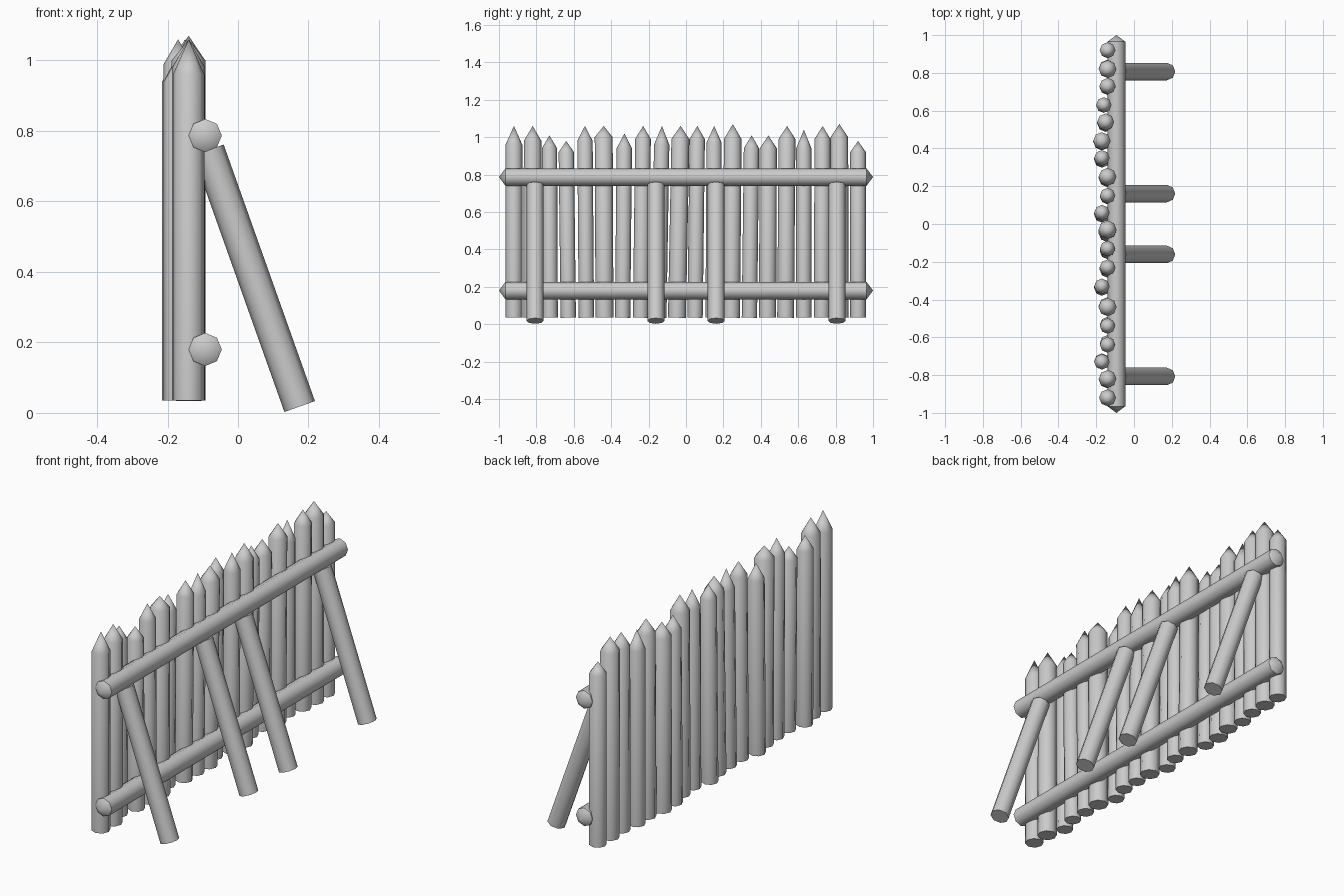
import bpy, bmesh, math
from mathutils import Vector

cube = bpy.data.objects.get("Cube")
if cube:
    bpy.data.objects.remove(cube, do_unlink=True)

grey = bpy.data.materials.new("weathered grey")
grey.use_nodes = True
colour = (0.6, 0.6, 0.6, 1)
grey.diffuse_color = colour
grey.node_tree.nodes["Principled BSDF"].inputs["Base Color"].default_value = colour


def log(name, start, end, radius, tip_start=0, tip_end=0, sides=8):
    """Round log between two points, with optional pointed ends."""
    start, end = Vector(start), Vector(end)
    axis = (end - start).normalized()
    turn = Vector((0, 0, 1)).rotation_difference(axis)
    bm = bmesh.new()
    rings = []
    for centre in (start, end):
        ring = []
        for i in range(sides):
            a = math.tau * i / sides
            ring.append(bm.verts.new(
                centre + turn @ Vector((math.cos(a), math.sin(a), 0)) * radius))
        rings.append(ring)
    for i in range(sides):
        j = (i + 1) % sides
        bm.faces.new((rings[0][i], rings[0][j], rings[1][j], rings[1][i]))
    for ring, centre, tip in ((rings[0], start - axis * tip_start, tip_start),
                              (rings[1], end + axis * tip_end, tip_end)):
        if tip:
            point = bm.verts.new(centre)
            for i in range(sides):
                bm.faces.new((ring[i], ring[(i + 1) % sides], point))
        else:
            bm.faces.new(ring)
    bmesh.ops.recalc_face_normals(bm, faces=bm.faces)
    mesh = bpy.data.meshes.new(name)
    bm.to_mesh(mesh)
    bm.free()
    mesh.materials.append(grey)
    obj = bpy.data.objects.new(name, mesh)
    bpy.context.collection.objects.link(obj)
    bpy.ops.object.select_all(action="DESELECT")
    obj.select_set(True)
    bpy.context.view_layer.objects.active = obj
    bpy.ops.object.shade_smooth_by_angle(angle=math.radians(50))
    return obj


# Upright stakes: x, top y, radius, shoulder height, tip height
stakes = [
    (-.14, -.92, .045, .96, 1.06), (-.14, -.82, .047, .98, 1.06),
    (-.17, -.73, .041, .94, 1.01), (-.14, -.64, .041, .92, .98),
    (-.14, -.54, .041, .98, 1.06), (-.14, -.44, .048, 1.0, 1.06),
    (-.17, -.33, .041, .94, 1.02), (-.14, -.23, .042, .99, 1.06),
    (-.14, -.13, .041, .96, 1.06), (-.14, -.03, .048, .99, 1.06),
    (-.17, .06, .041, .99, 1.06), (-.14, .15, .041, .97, 1.06),
    (-.14, .25, .047, .99, 1.07), (-.17, .35, .041, .94, 1.01),
    (-.17, .44, .046, .94, 1.01), (-.15, .54, .045, .99, 1.06),
    (-.16, .63, .041, .94, 1.04), (-.14, .73, .043, .99, 1.06),
    (-.14, .82, .047, 1.0, 1.07), (-.14, .92, .042, .92, .98),
]
for i, (x, y, r, shoulder, tip) in enumerate(stakes):
    base_y = -.92 + 1.84 * i / (len(stakes) - 1)
    log(f"stake_{i + 1}", (x, base_y, .035), (x, y, shoulder), r,
        tip_end=tip - shoulder)

# Long horizontal rails with pointed ends
for name, z in (("lower_rail", .18), ("upper_rail", .787)):
    log(name, (-.093, -.965, z), (-.093, .965, z), .047, .035, .035)

# Slanted struts propping the wall
for i, y in enumerate((-.807, -.161, .161, .807)):
    log(f"strut_{i + 1}", (.175, y, .018), (-.084, y, .746), .046)
